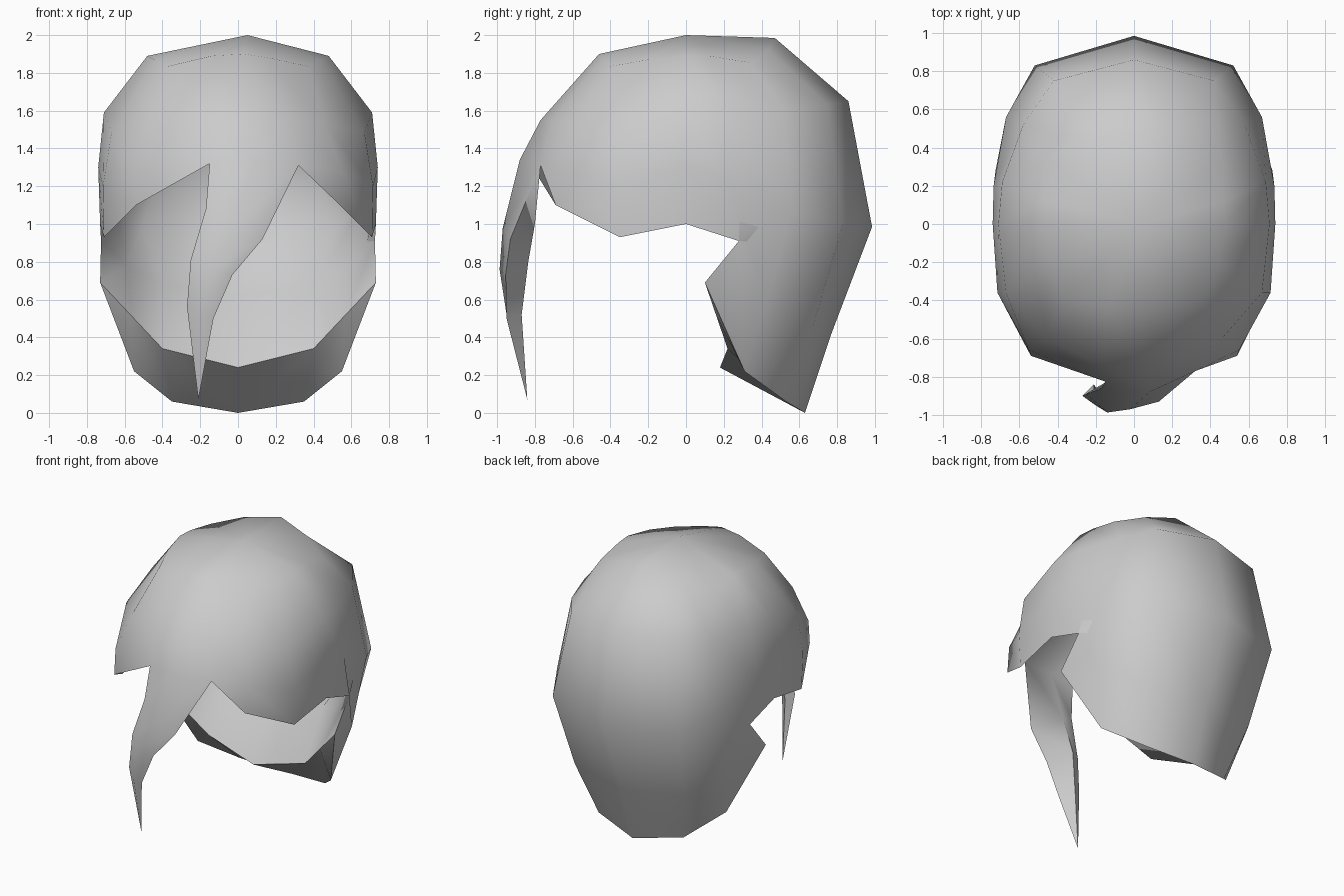
import bpy, bmesh
from mathutils import Vector

cube = bpy.data.objects.get("Cube")
if cube:
    bpy.data.objects.remove(cube, do_unlink=True)

# Columns run from the crown down to the rim
crown = (0.05, 0, 2.0)
back = [(.03, .47, 1.985), (0, .86, 1.65), (0, .985, .985), (0, .77, .42), (0, .63, 0)]
side = [  # from the back round to the temple, +x half
    [(.26, .44, 1.92), (.42, .75, 1.63), (.52, .83, 1.0), (.45, .67, .45), (.35, .53, .06)],
    [(.46, .34, 1.855), (.58, .52, 1.6), (.67, .56, 1.08), (.64, .43, .6), (.55, .31, .22)],
    [(.47, .12, 1.89), (.69, .22, 1.59), (.735, .2, 1.25), (.725, .28, .91), (.73, .1, .69)],
    [(.48, 0, 1.89), (.71, 0, 1.59), (.74, 0, 1.3), (.73, 0, 1.0)],
    [(.44, -.2, 1.87), (.67, -.36, 1.48), (.715, -.36, 1.2), (.71, -.35, .93)],
    [(.37, -.4, 1.835), (.46, -.6, 1.53), (.55, -.66, 1.28), (.54, -.69, 1.1)],
]
fringe_l = [(.16, -.44, 1.88), (.25, -.71, 1.55), (.32, -.77, 1.31), (.32, -.77, 1.31)]
fringe_r = [(-.14, -.44, 1.89), (-.16, -.75, 1.55), (-.15, -.825, 1.32), (-.15, -.825, 1.32)]
front = [(.03, -.46, 1.9), (.05, -.77, 1.55), (.08, -.88, 1.34)]

# Hanging lock: left edge, outer ridge, inner ridge and right edge, with a shared tip
tip = (-.21, -.84, .07)
lock_l = [fringe_l[2], (.13, -.93, .92), (-.03, -.955, .73), (-.13, -.95, .5), tip]
lock_out = [front[2], (-.02, -.97, .98), (-.14, -.987, .76), (-.2, -.95, .52), tip]
lock_in = [(-.05, -.8, 1.0), (-.16, -.835, .8), (-.21, -.87, .52), tip]
lock_r = [fringe_r[2], (-.17, -.86, 1.08), (-.25, -.89, .81), (-.27, -.9, .56), tip]

# Lower lining, where the nape is thick: second-last and last rows
nape = {0: [(0, .44, .62), (0, .18, .24)],
        1: [(.4, .42, .68), (.4, .22, .34)],
        2: [(.59, .32, .78), (.565, .16, .515)]}


def flip(col):
    return [(-x, y, z) for x, y, z in col]


def inset(p):
    x, y, z = p
    return (x * (.96 - .18 * max(0, z - 1.05)), y * .89, .9 + (z - .9) * .91)


def lining(col, rows):
    """Inset the upper rows and keep the rim shared with the outside."""
    return [inset(p) if i < rows else p for i, p in enumerate(col)]


half_out = [back] + side
half_in = [lining(c, 3)[:3] + nape[i] if i in nape else lining(c, 3)
           for i, c in enumerate(half_out)]


def ring(half, left, mid, right):
    return [mid, left] + half[:0:-1] + [half[0]] + [flip(c) for c in half[1:]] + [right, mid]


bm = bmesh.new()
verts = {}


def face(*points):
    loop = []
    for p in points:
        key = tuple(round(c, 4) + 0.0 for c in p)
        if key not in verts:
            verts[key] = bm.verts.new(Vector(key))
        if verts[key] not in loop:
            loop.append(verts[key])
    if len(loop) > 2:
        bm.faces.new(loop)


def strip(a, b):
    for i in range(min(len(a), len(b)) - 1):
        face(a[i], b[i], b[i + 1], a[i + 1])


def shell(columns, top):
    for a, b in zip(columns, columns[1:]):
        face(top, a[0], b[0])
        strip(a, b)


# Outer hair and its lining
shell(ring(half_out, fringe_l, front, fringe_r), crown)
front_in = lining(front, 3)
shell(ring(half_in, lining(fringe_l, 2), front_in, lining(fringe_r, 2)), inset(crown))

# Lock, outside and inside
for ridge in (lock_out, [front_in[2]] + lock_in):
    strip(lock_l, ridge)
    strip(ridge, lock_r)

# Underside of the nape
for turn in (lambda c: c, flip):
    outer = turn([c[4] for c in half_out[:4]])
    inner = turn([c[4] for c in half_in[:4]])
    strip(outer, inner)

bmesh.ops.recalc_face_normals(bm, faces=bm.faces)
mesh = bpy.data.meshes.new("hair")
bm.to_mesh(mesh)
bm.free()
hair = bpy.data.objects.new("hair", mesh)
bpy.context.collection.objects.link(hair)

# Plain grey material
grey = bpy.data.materials.new("mid_grey")
grey.use_nodes = True
grey.diffuse_color = (.6, .6, .6, 1)
grey.node_tree.nodes["Principled BSDF"].inputs["Base Color"].default_value = (.6, .6, .6, 1)
mesh.materials.append(grey)

bpy.ops.object.select_all(action='DESELECT')
hair.select_set(True)
bpy.context.view_layer.objects.active = hair
bpy.ops.object.shade_smooth_by_angle(angle=1.05)
